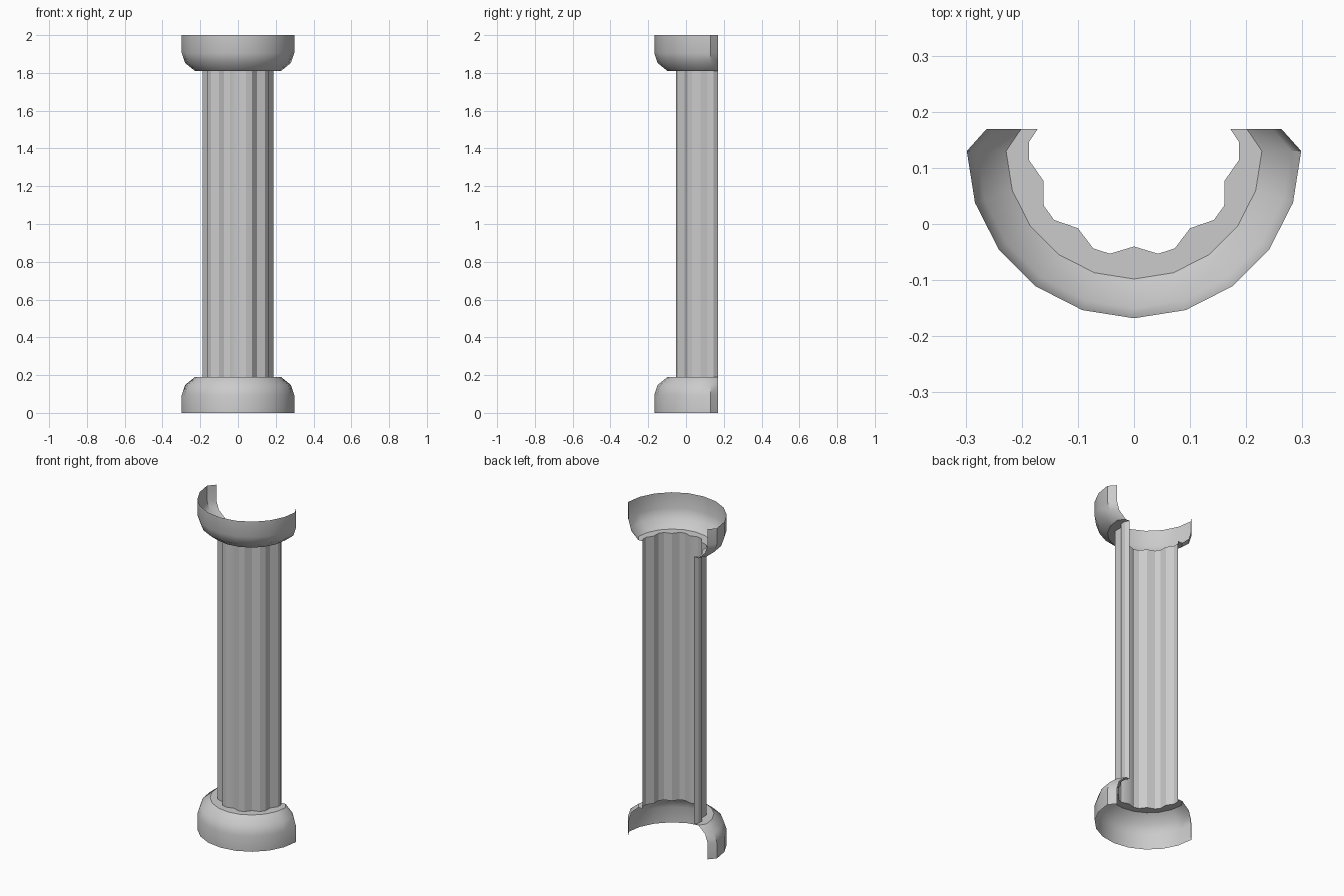
import bpy, bmesh
from math import sin, cos, radians

if "Cube" in bpy.data.objects:
    bpy.data.objects.remove(bpy.data.objects["Cube"])

CY = 0.13      # column axis in y
BACK = 0.169   # flat cut plane at the back
LOW, HIGH = 0.19, 1.81


def polar(r, deg):
    a = radians(deg)
    return (r * sin(a), CY - r * cos(a))


def ring(r):
    # right half of a 20-sided ring, ending on the back cut
    return [polar(r, 18 * i) for i in range(6)] + [(r * 0.883, BACK)]


def flutes():
    # right half of the fluted outline: one valley, two ridge corners
    pts = []
    for k in range(3):
        pts += [polar(0.17, 36 * k), polar(0.188, 36 * k + 13.2),
                polar(0.188, 36 * k + 22.8)]
    return pts + [(0.172, BACK)]


def build(name, loops, floor=None, flip=False, angle=36):
    bm = bmesh.new()
    rows = [[bm.verts.new((x, y, 2 - z if flip else z)) for x, y in pts]
            for z, pts in loops]
    for a, b in zip(rows, rows[1:]):
        for i in range(len(a) - 1):
            bm.faces.new((a[i], a[i + 1], b[i + 1], b[i]))
    if floor:
        # flat collar between the bowl rim and the fluted outline
        z = loops[-1][0]
        inner = [bm.verts.new((x, y, 2 - z if flip else z)) for x, y in floor]
        face = bm.faces.new(rows[-1] + inner[::-1])
        bmesh.ops.triangulate(bm, faces=[face])
    if flip:
        bmesh.ops.reverse_faces(bm, faces=bm.faces[:])
    me = bpy.data.meshes.new(name)
    bm.to_mesh(me)
    bm.free()
    ob = bpy.data.objects.new(name, me)
    bpy.context.collection.objects.link(ob)
    bpy.ops.object.select_all(action='DESELECT')
    ob.select_set(True)
    bpy.context.view_layer.objects.active = ob
    bpy.ops.object.shade_smooth_by_angle(angle=radians(angle))
    mirror = ob.modifiers.new("mirror", 'MIRROR')
    mirror.use_axis = (True, False, False)
    return ob


# rounded base and its upside-down copy as the capital
bowl = [(z, ring(r)) for r, z in
        [(0.298, 0), (0.298, 0.095), (0.28, 0.148), (0.228, LOW)]]
build("base", bowl, flutes())
build("capital", bowl, flutes(), flip=True)

# fluted shaft shell, open at the back
build("shaft", [(LOW, flutes()), (HIGH, flutes())], angle=25)
